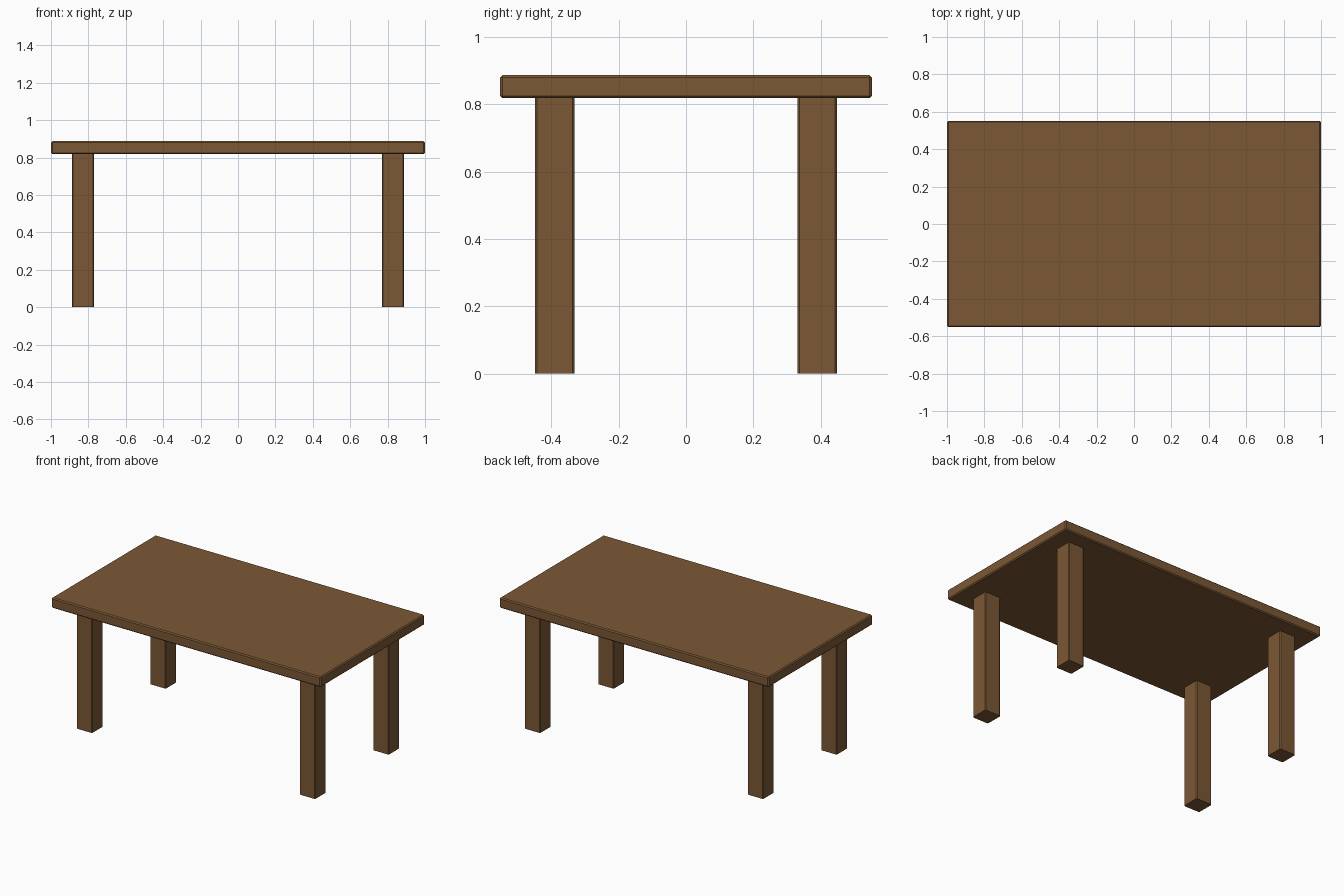
import bpy
import bmesh

if "Cube" in bpy.data.objects:
    bpy.data.objects.remove(bpy.data.objects["Cube"])

wood = bpy.data.materials.new("brown wood")
wood.diffuse_color = (0.20, 0.099, 0.036, 1.0)
wood.use_nodes = True
wood.node_tree.nodes["Principled BSDF"].inputs["Base Color"].default_value = wood.diffuse_color


def box(name, center, size, bevel, vertical_only=False):
    """Box with chamfered edges (all of them, or just the upright ones)."""
    bm = bmesh.new()
    bmesh.ops.create_cube(bm, size=1.0)
    for v in bm.verts:
        v.co = [v.co[i] * size[i] for i in range(3)]
    edges = [e for e in bm.edges
             if not vertical_only or abs(e.verts[0].co.z - e.verts[1].co.z) > 1e-4]
    bmesh.ops.bevel(bm, geom=edges, offset=bevel, segments=1,
                    profile=0.5, affect='EDGES')
    bmesh.ops.recalc_face_normals(bm, faces=bm.faces)
    mesh = bpy.data.meshes.new(name)
    bm.to_mesh(mesh)
    bm.free()
    mesh.materials.append(wood)
    obj = bpy.data.objects.new(name, mesh)
    obj.location = center
    bpy.context.collection.objects.link(obj)
    return obj


# Tabletop slab
TOP_Z, UNDER_Z = 0.887, 0.818
box("tabletop", (0, 0, (TOP_Z + UNDER_Z) / 2), (2.0, 1.104, TOP_Z - UNDER_Z), 0.007)

# Four square legs, set in from the corners
for x_name, sx in (("left", -1), ("right", 1)):
    for y_name, sy in (("front", -1), ("back", 1)):
        box(f"{y_name}_{x_name}_leg", (sx * 0.828, sy * 0.39, UNDER_Z / 2),
            (0.118, 0.118, UNDER_Z), 0.006, vertical_only=True)
